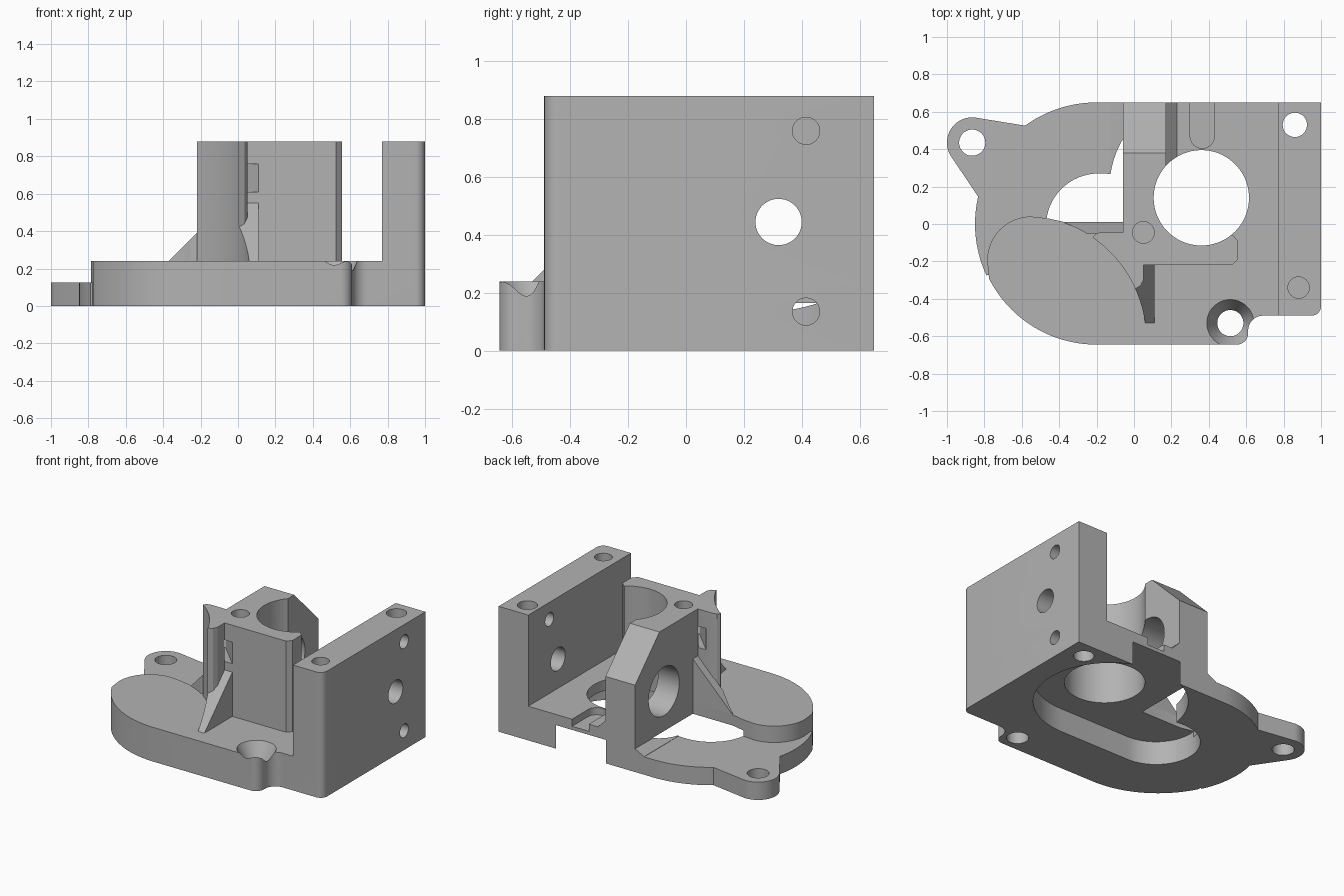
import bpy, bmesh, math
from mathutils import Matrix, Vector

if "Cube" in bpy.data.objects:
    bpy.data.objects.remove(bpy.data.objects["Cube"])

grey = bpy.data.materials.new("plain_grey")
grey.use_nodes = True
COLOUR = (0.45, 0.45, 0.45, 1)
grey.diffuse_color = COLOUR
grey.node_tree.nodes["Principled BSDF"].inputs["Base Color"].default_value = COLOUR


def arc(cx, cy, r, start, end, n=24):
    angles = [math.radians(start + (end - start) * i / n) for i in range(n + 1)]
    return [(cx + r * math.cos(a), cy + r * math.sin(a)) for a in angles]


def finish(name, bm):
    bmesh.ops.recalc_face_normals(bm, faces=bm.faces)
    mesh = bpy.data.meshes.new(name)
    bm.to_mesh(mesh)
    bm.free()
    mesh.materials.append(grey)
    ob = bpy.data.objects.new(name, mesh)
    bpy.context.collection.objects.link(ob)
    return ob


def prism(name, pts, lo, hi, axis="z"):
    """Extrude a closed profile between two levels along an axis."""
    place = {"z": lambda a, b, h: (a, b, h),
             "y": lambda a, b, h: (a, h, b),
             "x": lambda a, b, h: (h, a, b)}[axis]
    bm = bmesh.new()
    face = bm.faces.new([bm.verts.new(place(a, b, lo)) for a, b in pts])
    ext = bmesh.ops.extrude_face_region(bm, geom=[face])
    verts = [v for v in ext["geom"] if isinstance(v, bmesh.types.BMVert)]
    bmesh.ops.translate(bm, verts=verts, vec=Vector(place(0, 0, hi - lo)))
    return finish(name, bm)


def rod(name, a, b, r, lo, hi, axis="z", n=48):
    return prism(name, arc(a, b, r, 0, 360, n)[:-1], lo, hi, axis)


def combine(target, others, operation):
    """Boolean the other solids into the target, then remove them."""
    bpy.ops.object.select_all(action="DESELECT")
    bpy.context.view_layer.objects.active = target
    target.select_set(True)
    for ob in others:
        ob.hide_render = True
        mod = target.modifiers.new("combine", "BOOLEAN")
        mod.operation = operation
        mod.solver = "EXACT"
        mod.object = ob
        bpy.ops.object.modifier_apply(modifier=mod.name)
        bpy.data.objects.remove(ob)


# Thick base plate with rounded pad at the front
plate = prism("mount_bracket",
              [(-.06, .65), (-.06, .01), (-.37, .01), (-.46, .03)]
              + arc(-.55, -.195, .235, 90, 180, 16)
              + arc(-.2, 0, .645, 207, 270)
              + arc(.55, -.585, .06, -90, 0, 8)
              + arc(.69, -.57, .08, 180, 90, 8)
              + arc(.95, -.44, .05, -90, 0, 8)
              + [(1, .65)], 0, .24)

# Thin round flange with a screw ear
flange = prism("thin_flange",
               [(0, .65)] + arc(-.2, 0, .65, 90, 126)
               + arc(-.865, .435, .135, 78, 210)
               + arc(-.2, 0, .65, 167, 205, 14)
               + [(-.5, -.2), (0, -.2)], 0, .125)

# Tall side wall
wall = prism("side_wall", [(.77, .65), (.77, -.49)]
             + arc(.95, -.44, .05, -90, 0, 8) + [(1, .65)], .1, .88)

# Central tower with column fin
tower = prism("tower",
              [(-.06, .65), (.17, .65), (.17, .14), (.36, .14), (.49, -.06),
               (.53, -.06), (.555, -.09), (.555, -.19), (.525, -.22),
               (.05, -.22), (.05, -.3), (.035, -.33), (.01, -.345),
               (-.22, -.345), (-.22, -.07), (-.205, -.052), (-.18, -.045),
               (-.06, -.045)], .15, .88)
side_gusset = prism("side_gusset", [(-.4, .21), (.0, .61), (.0, .21)],
                    -.05, .01, "y")
side_gusset_trim = prism("side_gusset_trim", [(-.06, 0), (.2, 0), (.2, 1), (-.06, 1)],
                         -.03, .1, "y")
combine(side_gusset, [side_gusset_trim], "DIFFERENCE")
front_gusset = prism("front_gusset", [(-.56, .21), (-.2, .57), (-.2, .21)],
                     -.02, .11, "x")
combine(tower, [side_gusset, front_gusset], "UNION")

# Tower shaping: swept clearance, sloped back, bearing bore, tie slot
clearance = rod("clearance", -.6, -.62, .666, -.1, 1, n=96)
back_slope = prism("back_slope", [(.36, .9), (.8, .46), (.8, .9)], -.2, .4, "x")
bore = rod("bearing_bore", .33, .445, .17, -.3, .3, "x")
tie_slot = prism("tie_slot", [(.15, -.26), (.09, -.26), (-.19, .02), (-.13, .02)],
                 .61, .76)
combine(tower, [clearance, back_slope, bore, tie_slot], "DIFFERENCE")

# Small fillet wedges at the foot of the tower
inner_wedge = prism("inner_wedge", [(.15, .2), (.23, .2), (.23, .24), (.17, .3), (.15, .3)],
                    .3, .65, "y")
outer_wedge = prism("outer_wedge", [(-.13, .1), (-.13, .127), (-.06, .163), (-.04, .163),
                                    (-.04, .1)], .2, .65, "y")
combine(plate, [flange, wall, tower, inner_wedge, outer_wedge], "UNION")

# Underside pocket and large vertical opening
pocket = prism("underside_pocket", arc(-.19, -.01, .28, 90, 270, 32)
               + arc(.36, .2, .49, -90, 172, 60), -.1, .165)
opening = rod("large_opening", .36, .14, .255, -.1, 1, n=72)
groove = prism("plate_groove", arc(.365, .47, .065, 180, 360, 16)
               + [(.43, .8), (.3, .8)], .19, .3)

# Countersunk screw hole
bm = bmesh.new()
bmesh.ops.create_cone(bm, cap_ends=True, segments=48, radius1=.07, radius2=.131,
                      depth=.12, matrix=Matrix.Translation((.515, -.53, .19)))
countersink = finish("countersink", bm)

cutters = [pocket, opening, groove, countersink,
           rod("front_screw_hole", .515, -.53, .07, -.1, .3),
           rod("ear_hole", -.865, .435, .07, -.1, .3),
           rod("wall_screw_hole", .86, .53, .065, -.1, 1),
           rod("wall_blind_hole", .88, -.34, .057, .55, 1),
           rod("tower_blind_hole", .05, -.045, .058, .55, 1),
           rod("shaft_hole", .32, .445, .08, .7, 1.1, "x")]
cutters += [rod("wall_cross_hole", .415, z, .047, .7, 1.1, "x") for z in (.135, .76)]
combine(plate, cutters, "DIFFERENCE")

# Single material and smooth shading on curved walls
plate.data.materials.clear()
plate.data.materials.append(grey)
for poly in plate.data.polygons:
    poly.material_index = 0
plate.select_set(True)
bpy.context.view_layer.objects.active = plate
bpy.ops.object.shade_smooth_by_angle(angle=math.radians(25))
